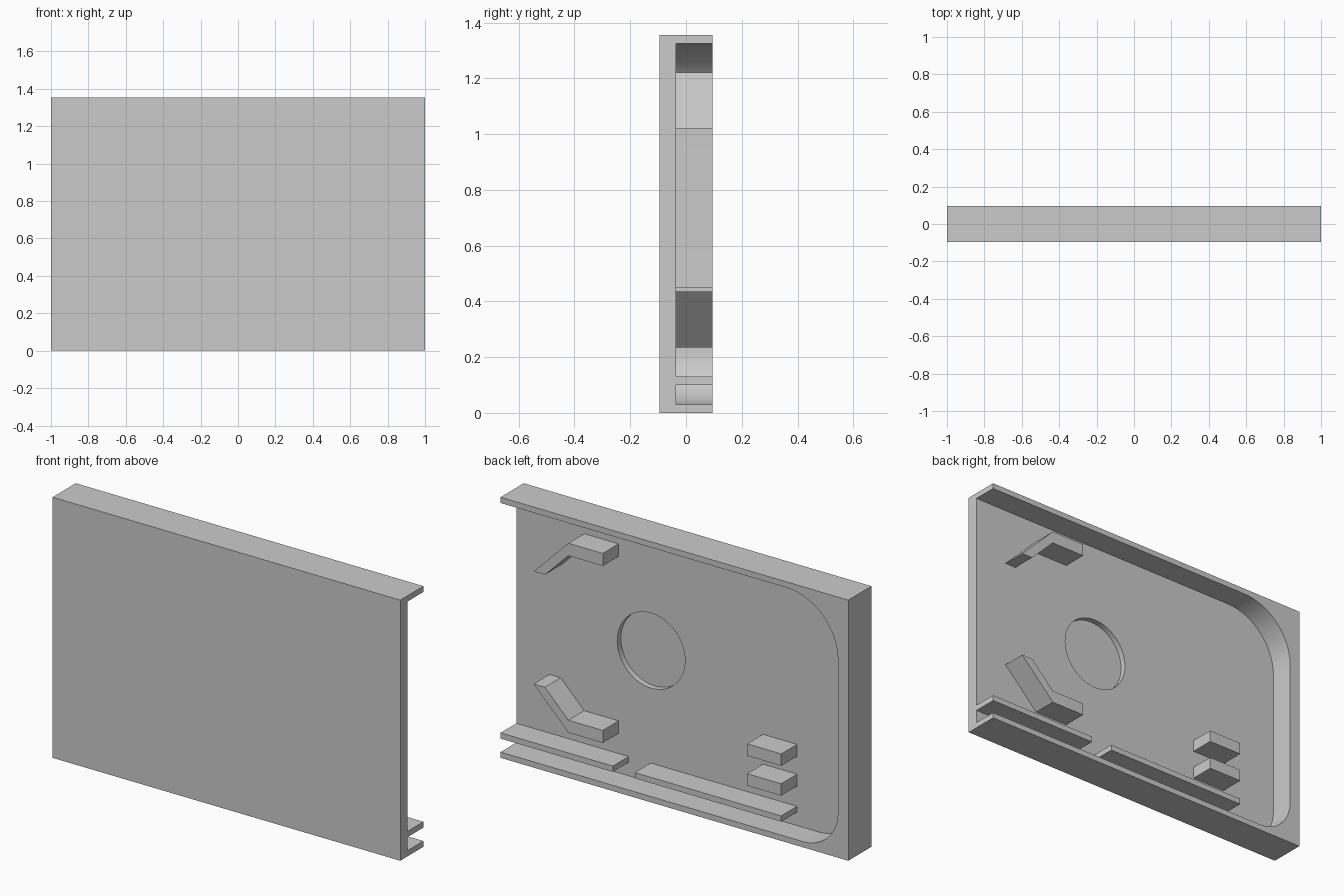
import bpy
import bmesh
from math import cos, sin, pi

cube = bpy.data.objects.get("Cube")
if cube:
    bpy.data.objects.remove(cube, do_unlink=True)

BACK, FLOOR, FRONT = 0.095, -0.035, -0.095
TOP = 1.355

grey = bpy.data.materials.new("plain grey")
grey.use_nodes = True
grey.diffuse_color = (0.6, 0.6, 0.6, 1)
grey.node_tree.nodes["Principled BSDF"].inputs["Base Color"].default_value = grey.diffuse_color


def extrude_profile(name, points, y0, y1):
    """Solid from an (x, z) outline, extruded along y."""
    bm = bmesh.new()
    face = bm.faces.new([bm.verts.new((x, y0, z)) for x, z in points])
    out = bmesh.ops.extrude_face_region(bm, geom=[face])
    moved = [v for v in out["geom"] if isinstance(v, bmesh.types.BMVert)]
    bmesh.ops.translate(bm, verts=moved, vec=(0, y1 - y0, 0))
    bmesh.ops.recalc_face_normals(bm, faces=bm.faces)
    mesh = bpy.data.meshes.new(name)
    bm.to_mesh(mesh)
    bm.free()
    mesh.materials.append(grey)
    obj = bpy.data.objects.new(name, mesh)
    bpy.context.collection.objects.link(obj)
    return obj


def rect(x0, x1, z0, z1):
    return [(x0, z0), (x1, z0), (x1, z1), (x0, z1)]


def arc(cx, cz, r, a0, a1, steps):
    angles = [a0 + (a1 - a0) * i / steps for i in range(steps + 1)]
    return [(cx + r * cos(a), cz + r * sin(a)) for a in angles]


def select_only(obj):
    bpy.ops.object.select_all(action="DESELECT")
    obj.select_set(True)
    bpy.context.view_layer.objects.active = obj


def cut(target, cutter):
    cutter.hide_render = True
    mod = target.modifiers.new("cut", "BOOLEAN")
    mod.operation = "DIFFERENCE"
    mod.solver = "EXACT"
    mod.object = cutter
    select_only(target)
    bpy.ops.object.modifier_apply(modifier=mod.name)
    bpy.data.objects.remove(cutter, do_unlink=True)


# Tray body: a slab with a pocket open at one end and a round recess in its floor
body = extrude_profile("tray_body", rect(-1, 1, 0, TOP), FRONT, BACK)
wall, low, high = -0.94, 0.03, 1.325
r_top, r_low = 0.3, 0.2
pocket = ([(1.1, low), (1.1, high)]
          + arc(wall + r_top, high - r_top, r_top, pi / 2, pi, 24)
          + arc(wall + r_low, low + r_low, r_low, pi, 1.5 * pi, 24))
cut(body, extrude_profile("pocket_cutter", pocket, FLOOR, BACK + 0.1))
disc = arc(0.225, 0.715, 0.195, 0, 2 * pi, 64)[:-1]
cut(body, extrude_profile("recess_cutter", disc, FLOOR - 0.03, FLOOR + 0.05))
select_only(body)
bpy.ops.object.shade_smooth_by_angle(angle=pi / 6)

# Raised ribs and blocks, sunk slightly into the pocket floor
sunk = FLOOR - 0.005
for name, box in {
    "long_rib": (-0.614, 0.228, 0.10, 0.13),
    "end_rib": (0.354, 1.0, 0.10, 0.13),
    "upper_block": (-0.614, -0.418, 0.39, 0.452),
    "lower_block": (-0.614, -0.418, 0.235, 0.297),
}.items():
    extrude_profile(name, rect(*box), sunk, BACK)

# Pair of bent clips, mirrored about the middle height
mid = 0.7275
clip = [(0.412, 0.4925), (0.61, 0.4925), (0.81, 0.2925),
        (0.745, 0.2925), (0.61, 0.4275), (0.412, 0.4275)]
for name, side in (("upper_clip", 1), ("lower_clip", -1)):
    extrude_profile(name, [(x, mid + side * h) for x, h in clip], sunk, BACK)
